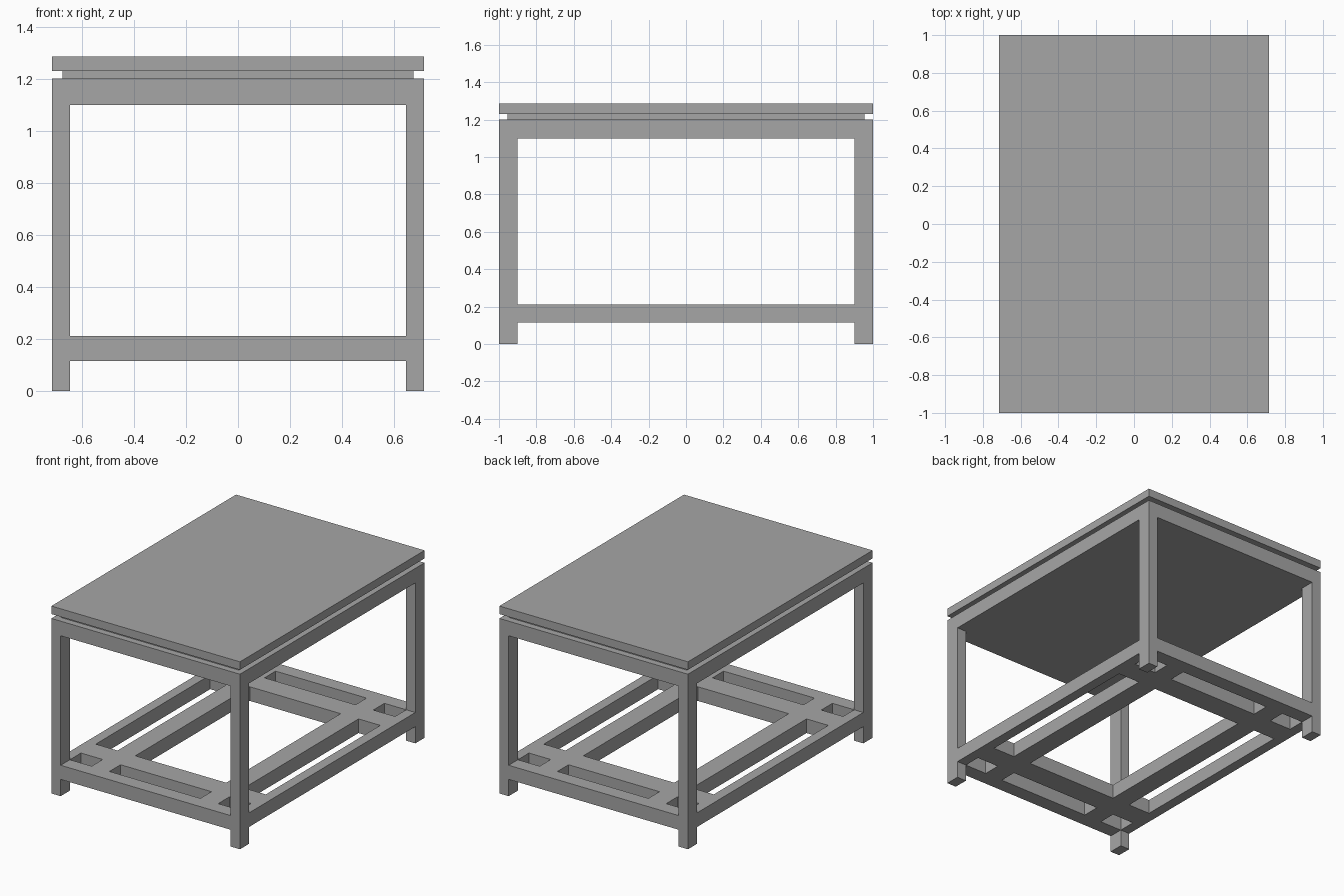
import bpy

if "Cube" in bpy.data.objects:
    bpy.data.objects.remove(bpy.data.objects["Cube"], do_unlink=True)

grey = bpy.data.materials.new("plain grey")
grey.use_nodes = True
colour = (0.38, 0.38, 0.38, 1)
grey.diffuse_color = colour
grey.node_tree.nodes["Principled BSDF"].inputs["Base Color"].default_value = colour


def box(name, x, y, z):
    """Box spanning the (low, high) pairs x, y and z."""
    spans = (x, y, z)
    bpy.ops.mesh.primitive_cube_add(size=1, location=[(a + b) / 2 for a, b in spans])
    ob = bpy.context.object
    ob.name = name
    ob.scale = [b - a for a, b in spans]
    bpy.ops.object.transform_apply(location=False, rotation=False, scale=True)
    ob.data.materials.append(grey)
    return ob


def union(base, parts):
    """Weld parts into base so that flush faces become one surface."""
    for part in parts:
        mod = base.modifiers.new("join", 'BOOLEAN')
        mod.operation = 'UNION'
        mod.solver = 'EXACT'
        mod.object = part
        bpy.context.view_layer.objects.active = base
        bpy.ops.object.modifier_apply(modifier=mod.name)
        bpy.data.objects.remove(part, do_unlink=True)


def pair(lo, hi, side):
    return tuple(sorted((lo * side, hi * side)))


W, D = 0.715, 1.0           # half width and half depth
LX, LY = 0.645, 0.9         # inner faces of the legs
APRON = (1.10, 1.20)
SHELF = (0.115, 0.212)

# Table top, recessed spacer and solid apron deck
box("table_top", (-W, W), (-D, D), (1.23, 1.285))
box("spacer", (-0.675, 0.675), (-0.955, 0.955), (1.20, 1.23))
frame = box("table_frame", (-W, W), (-D, D), APRON)

# Legs, outer stretchers and inner shelf rails
parts = []
for s in (-1, 1):
    for t in (-1, 1):
        parts.append(box("leg", pair(LX, W, s), pair(LY, D, t), (0, 1.15)))
for s in (-1, 1):
    parts.append(box("side_stretcher", pair(LX, W, s), (-D, D), SHELF))
    parts.append(box("end_stretcher", (-W, W), pair(LY, D, s), SHELF))
    parts.append(box("long_rail", pair(0.345, 0.48, s), (-0.95, 0.95), SHELF))
    parts.append(box("cross_rail", (-0.68, 0.68), pair(0.62, 0.78, s), SHELF))
union(frame, parts)
